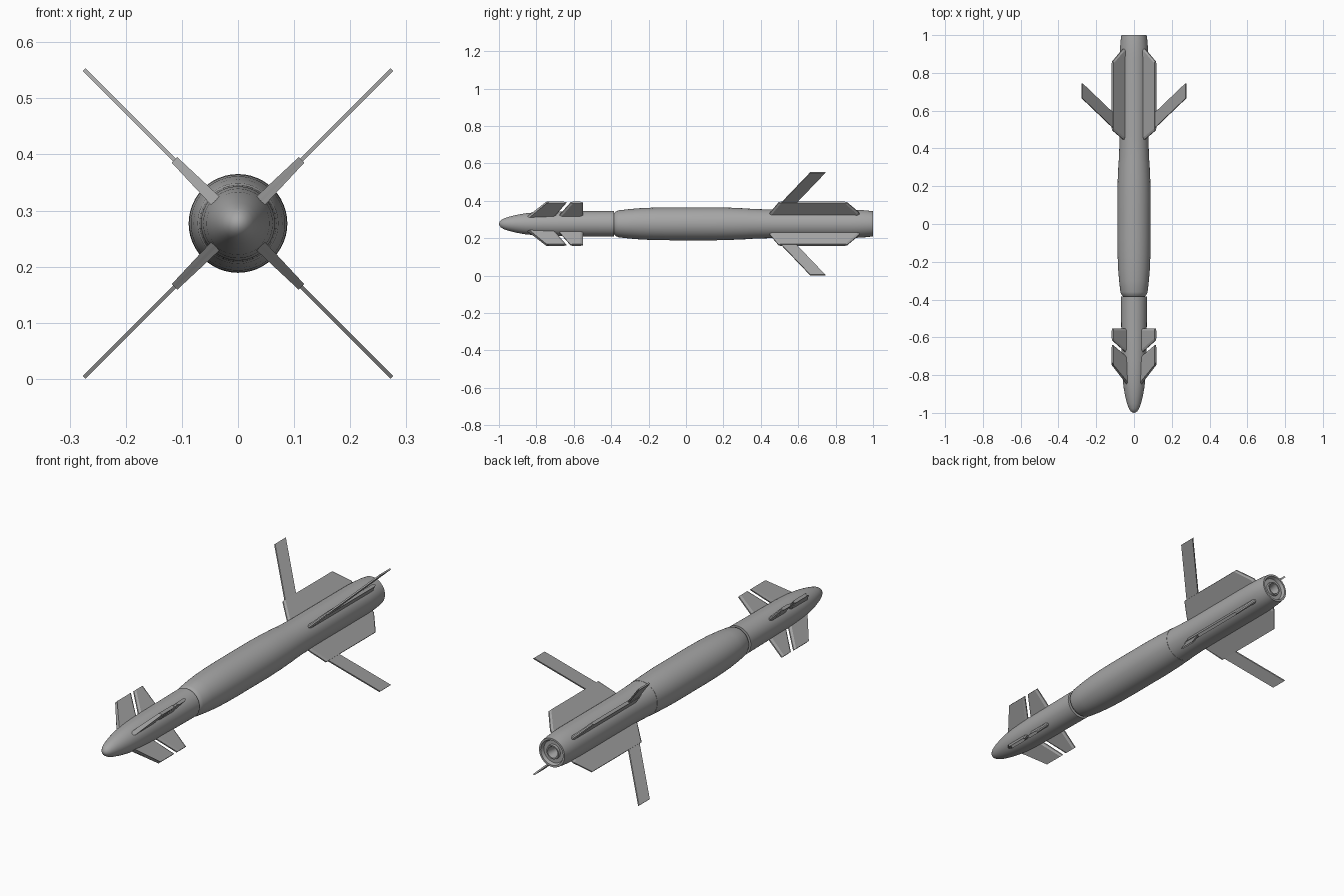
import bpy, bmesh, math
from mathutils import Matrix, Vector

cube = bpy.data.objects.get("Cube")
if cube:
    bpy.data.objects.remove(cube)

AXIS_Z = 0.277
GREY = (0.38, 0.38, 0.38, 1)
grey = bpy.data.materials.new("matte_grey")
grey.use_nodes = True
grey.diffuse_color = GREY
grey.node_tree.nodes["Principled BSDF"].inputs["Base Color"].default_value = GREY


def finish(bm, name, smooth=None):
    bmesh.ops.recalc_face_normals(bm, faces=bm.faces)
    mesh = bpy.data.meshes.new(name)
    bm.to_mesh(mesh)
    bm.free()
    mesh.materials.append(grey)
    obj = bpy.data.objects.new(name, mesh)
    bpy.context.collection.objects.link(obj)
    if smooth:
        bpy.ops.object.select_all(action="DESELECT")
        obj.select_set(True)
        bpy.context.view_layer.objects.active = obj
        bpy.ops.object.shade_smooth_by_angle(angle=math.radians(smooth))
    return obj


def lathe(name, profile, steps=48):
    """Spin (y, radius) points around the long axis."""
    bm = bmesh.new()
    verts = [bm.verts.new((r, y, AXIS_Z)) for y, r in profile]
    edges = [bm.edges.new(pair) for pair in zip(verts, verts[1:])]
    bmesh.ops.spin(bm, geom=verts + edges, cent=(0, 0, AXIS_Z), axis=(0, 1, 0),
                   angle=math.tau, steps=steps, use_duplicate=False)
    bmesh.ops.remove_doubles(bm, verts=bm.verts, dist=0.0001)
    return finish(bm, name, 30)


def fin(name, outline, angle, root_half, tip_half, edge_half=None, inset=0.012):
    """Plate from (y, radius) points, thinning to the tip; optional thin bevelled rim."""
    rot = Matrix.Rotation(angle, 4, "Y")
    radii = [r for y, r in outline]
    lo, hi = min(radii), max(radii)
    cy = sum(y for y, r in outline) / len(outline)

    def place(y, r, t):
        return rot @ Vector((t, y, r)) + Vector((0, 0, AXIS_Z))

    bm = bmesh.new()
    loops = []
    for side in (-1, 1):
        rim, face = [], []
        for y, r in outline:
            half = root_half + (tip_half - root_half) * (r - lo) / (hi - lo)
            if edge_half:
                rim.append(bm.verts.new(place(y, r, side * edge_half)))
                y -= math.copysign(inset, y - cy)
            face.append(bm.verts.new(place(y, r, side * half)))
        bm.faces.new(face)
        if rim:
            for i in range(len(face)):
                j = (i + 1) % len(face)
                bm.faces.new((rim[i], rim[j], face[j], face[i]))
        loops.append(rim or face)
    a, b = loops
    for i in range(len(a)):
        j = (i + 1) % len(a)
        bm.faces.new((a[i], a[j], b[j], b[i]))
    return finish(bm, name)


# Rounded nose and guidance section
lathe("nose_section", [
    (-1, 0), (-0.997, 0.01), (-0.99, 0.019), (-0.975, 0.028), (-0.95, 0.037),
    (-0.91, 0.047), (-0.86, 0.056), (-0.8, 0.062), (-0.72, 0.066),
    (-0.6, 0.067), (-0.385, 0.069), (-0.385, 0.05)])

# Swollen middle section
lathe("main_body", [
    (-0.39, 0.05), (-0.375, 0.066), (-0.36, 0.072), (-0.3, 0.079), (-0.24, 0.084),
    (-0.16, 0.087), (-0.08, 0.088), (0.16, 0.088), (0.24, 0.086), (0.33, 0.082), (0.33, 0.05)])

# Tail section with recessed nozzle
lathe("tail_section", [
    (0.33, 0.05), (0.33, 0.081), (0.4, 0.078), (0.48, 0.076), (0.88, 0.076), (0.93, 0.074),
    (0.97, 0.071), (1, 0.067), (1, 0.058), (0.985, 0.052), (0.985, 0.034),
    (0.995, 0.032), (0.995, 0.026), (0.96, 0.018), (0.93, 0.018), (0.93, 0)])

# Four of each fin, set diagonally
corners = {"upper_left": 45, "lower_left": 135, "lower_right": 225, "upper_right": 315}
for corner, degrees in corners.items():
    turn = math.radians(degrees)
    fin(corner + "_canard", [(-0.86, 0.045), (-0.735, 0.16), (-0.64, 0.16), (-0.71, 0.045)],
        turn, 0.011, 0.007, 0.003)
    fin(corner + "_canard_flap", [(-0.69, 0.045), (-0.617, 0.16), (-0.552, 0.16), (-0.552, 0.045)],
        turn, 0.01, 0.007, 0.003)
    fin(corner + "_tail_fin",
        [(0.44, 0.06), (0.45, 0.085), (0.495, 0.16), (0.862, 0.16), (0.925, 0.085), (0.93, 0.06)],
        turn, 0.01, 0.007, 0.003)
    fin(corner + "_folding_wing", [(0.47, 0.1), (0.665, 0.388), (0.745, 0.388), (0.55, 0.1)],
        turn, 0.0035, 0.0035)
